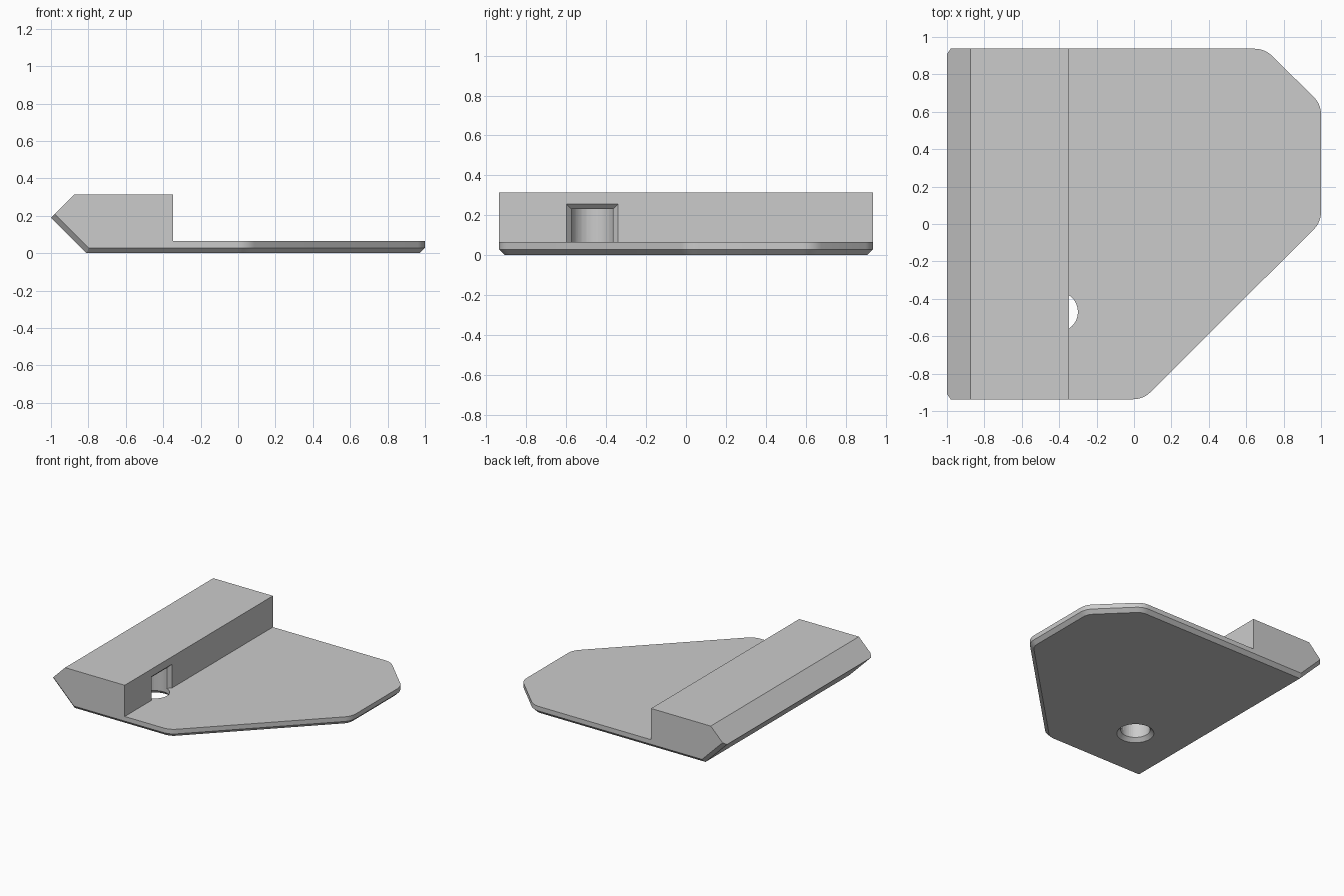
import bpy, bmesh
from math import cos, sin, radians, pi

if "Cube" in bpy.data.objects:
    bpy.data.objects.remove(bpy.data.objects["Cube"])

grey = bpy.data.materials.new("light_grey")
grey.use_nodes = True
grey.diffuse_color = (0.6, 0.6, 0.6, 1)
grey.node_tree.nodes["Principled BSDF"].inputs["Base Color"].default_value = (0.6, 0.6, 0.6, 1)


def hull(name, points):
    """Convex solid around the points, with flat regions merged."""
    bm = bmesh.new()
    for p in points:
        bm.verts.new(p)
    out = bmesh.ops.convex_hull(bm, input=bm.verts)
    loose = [v for v in bm.verts if not v.link_faces]
    bmesh.ops.delete(bm, geom=loose, context='VERTS')
    bmesh.ops.dissolve_limit(bm, angle_limit=radians(0.5), verts=bm.verts, edges=bm.edges)
    bmesh.ops.recalc_face_normals(bm, faces=bm.faces)
    mesh = bpy.data.meshes.new(name)
    bm.to_mesh(mesh)
    bm.free()
    mesh.materials.append(grey)
    obj = bpy.data.objects.new(name, mesh)
    bpy.context.collection.objects.link(obj)
    return obj


def ring(x, y, z, r, n=48):
    return [(x + r * cos(2 * pi * i / n), y + r * sin(2 * pi * i / n), z) for i in range(n)]


def box(x0, x1, y0, y1, z0, z1):
    return [(x, y, z) for x in (x0, x1) for y in (y0, y1) for z in (z0, z1)]


def cut(target, name, points):
    cutter = hull(name, points)
    cutter.hide_render = True
    mod = target.modifiers.new(name, 'BOOLEAN')
    mod.operation = 'DIFFERENCE'
    mod.solver = 'EXACT'
    mod.object = cutter
    bpy.context.view_layer.objects.active = target
    bpy.ops.object.modifier_apply(modifier=name)
    bpy.data.objects.remove(cutter)


# Main dimensions
W, TOP, PLATE, C, R = 0.937, 0.315, 0.065, 0.028, 0.13
WALL = -0.347

# Rounded corners: position and start angle of each 45 degree arc
corners = [(1, 0.64, 0), (0.7, W, 45), (0.05, -W, 270), (1, 0.01, 315)]


def outline(z, inset):
    pts = []
    for x, y, start in corners:
        mid = radians(start + 22.5)
        d = R / cos(radians(22.5))
        cx, cy = x - d * cos(mid), y - d * sin(mid)
        for i in range(7):
            a = radians(start + 7.5 * i)
            pts.append((cx + (R - inset) * cos(a), cy + (R - inset) * sin(a), z))
    return pts


# Body with chamfered underside and pointed left edge
pts = outline(TOP, 0) + outline(C, 0) + outline(0, C)
for s in (-1, 1):
    pts += [(-0.875, s * W, TOP), (-0.98, s * W, 0.21), (-0.798, s * W, C),
            (-1, s * (W - C), 0.19), (-0.81, s * (W - C), 0)]
body = hull("base_plate_with_rail", pts)

# Step down from the rail to the plate
cut(body, "step", box(WALL, 1.2, -1.2, 1.2, PLATE, 0.5))

# Hole with countersink, slot opening through the wall and its chamfer
HX, HY, HR, HT = -0.407, -0.47, 0.107, 0.23
cut(body, "hole", ring(HX, HY, -0.1, HR) + ring(HX, HY, HT, HR))
cut(body, "countersink", ring(HX, HY, -0.02, HR + 0.048) + ring(HX, HY, 0.04, HR - 0.012))
cut(body, "slot", box(HX, WALL + 0.02, HY - 0.105, HY + 0.105, PLATE, HT))
flare = []
for x, grow in ((WALL - 0.025, 0), (WALL + 0.01, 0.035)):
    for s in (-1, 1):
        flare += [(x, HY + s * (0.105 + grow), z) for z in (PLATE, HT + grow)]
cut(body, "slot_chamfer", flare)

# Smooth only the curved walls
bpy.ops.object.select_all(action='DESELECT')
body.select_set(True)
bpy.context.view_layer.objects.active = body
bpy.ops.object.shade_smooth_by_angle(angle=radians(25))
